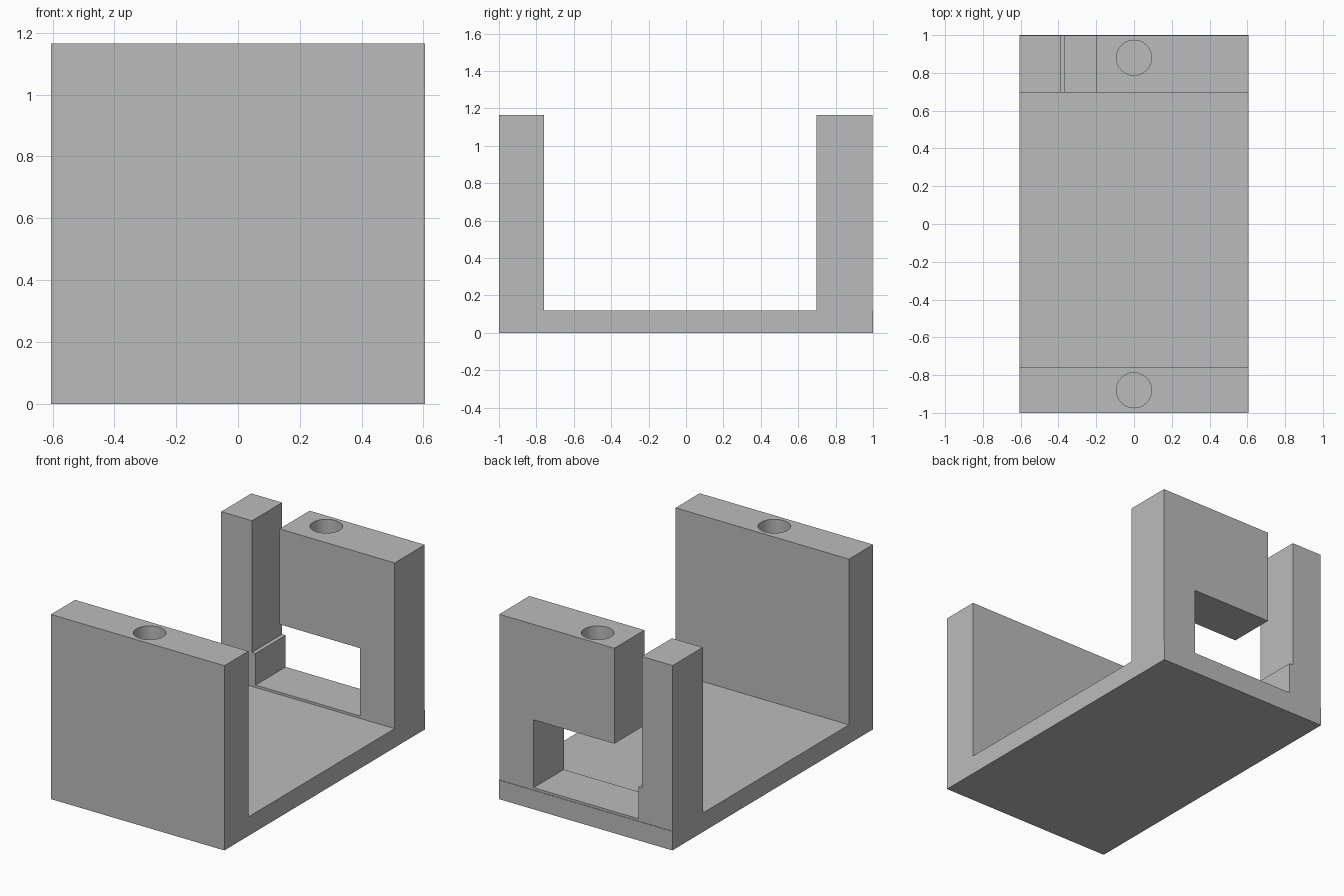
import bpy
import bmesh
from mathutils import Vector

cube = bpy.data.objects.get("Cube")
if cube:
    bpy.data.objects.remove(cube, do_unlink=True)

grey = bpy.data.materials.new("plain_grey")
grey.use_nodes = True
colour = (0.5, 0.5, 0.5, 1)
grey.diffuse_color = colour
grey.node_tree.nodes["Principled BSDF"].inputs["Base Color"].default_value = colour

WIDTH, HEIGHT, FLOOR = 1.21, 1.165, 0.12
HALF = WIDTH / 2
BACK = 0.997


def add_object(name, bm):
    bmesh.ops.recalc_face_normals(bm, faces=bm.faces)
    mesh = bpy.data.meshes.new(name)
    bm.to_mesh(mesh)
    bm.free()
    mesh.materials.append(grey)
    obj = bpy.data.objects.new(name, mesh)
    bpy.context.collection.objects.link(obj)
    return obj


def extrude_profile(name, points, direction):
    bm = bmesh.new()
    face = bm.faces.new([bm.verts.new(p) for p in points])
    result = bmesh.ops.extrude_face_region(bm, geom=[face], use_keep_orig=True)
    moved = [v for v in result["geom"] if isinstance(v, bmesh.types.BMVert)]
    bmesh.ops.translate(bm, verts=moved, vec=Vector(direction))
    return add_object(name, bm)


def cut(target, cutter):
    cutter.hide_render = True
    mod = target.modifiers.new("cut", "BOOLEAN")
    mod.operation = "DIFFERENCE"
    mod.solver = "EXACT"
    mod.object = cutter
    bpy.context.view_layer.objects.active = target
    bpy.ops.object.modifier_apply(modifier=mod.name)
    bpy.data.objects.remove(cutter, do_unlink=True)


# U-shaped bracket: floor, front wall and thicker back wall
side = [(-1, 0), (1, 0), (1, FLOOR), (BACK, FLOOR), (BACK, HEIGHT),
        (0.697, HEIGHT), (0.697, FLOOR), (-0.76, FLOOR), (-0.76, HEIGHT), (-1, HEIGHT)]
bracket = extrude_profile("bracket", [(-HALF, y, z) for y, z in side], (WIDTH, 0, 0))

# Window in the back wall, open to the top through a slot beside the post
opening = [(-0.365, 0.135), (0.365, 0.135), (0.365, 0.563), (-0.198, 0.563),
           (-0.198, 1.3), (-0.39, 1.3), (-0.39, 0.335), (-0.365, 0.335)]
cut(bracket, extrude_profile("slot_cutter", [(x, 0.5, z) for x, z in opening], (0, 0.7, 0)))

# Blind round holes in the tops of both walls
HOLE_DEPTH = 0.3
for y in (-0.88, 0.88):
    bm = bmesh.new()
    bmesh.ops.create_cone(bm, cap_ends=True, segments=48, radius1=0.093,
                          radius2=0.093, depth=2 * HOLE_DEPTH)
    bmesh.ops.translate(bm, verts=bm.verts, vec=(0, y, HEIGHT))
    cut(bracket, add_object("hole_cutter", bm))

bpy.ops.object.select_all(action="DESELECT")
bracket.select_set(True)
bpy.context.view_layer.objects.active = bracket
bpy.ops.object.shade_smooth_by_angle()
